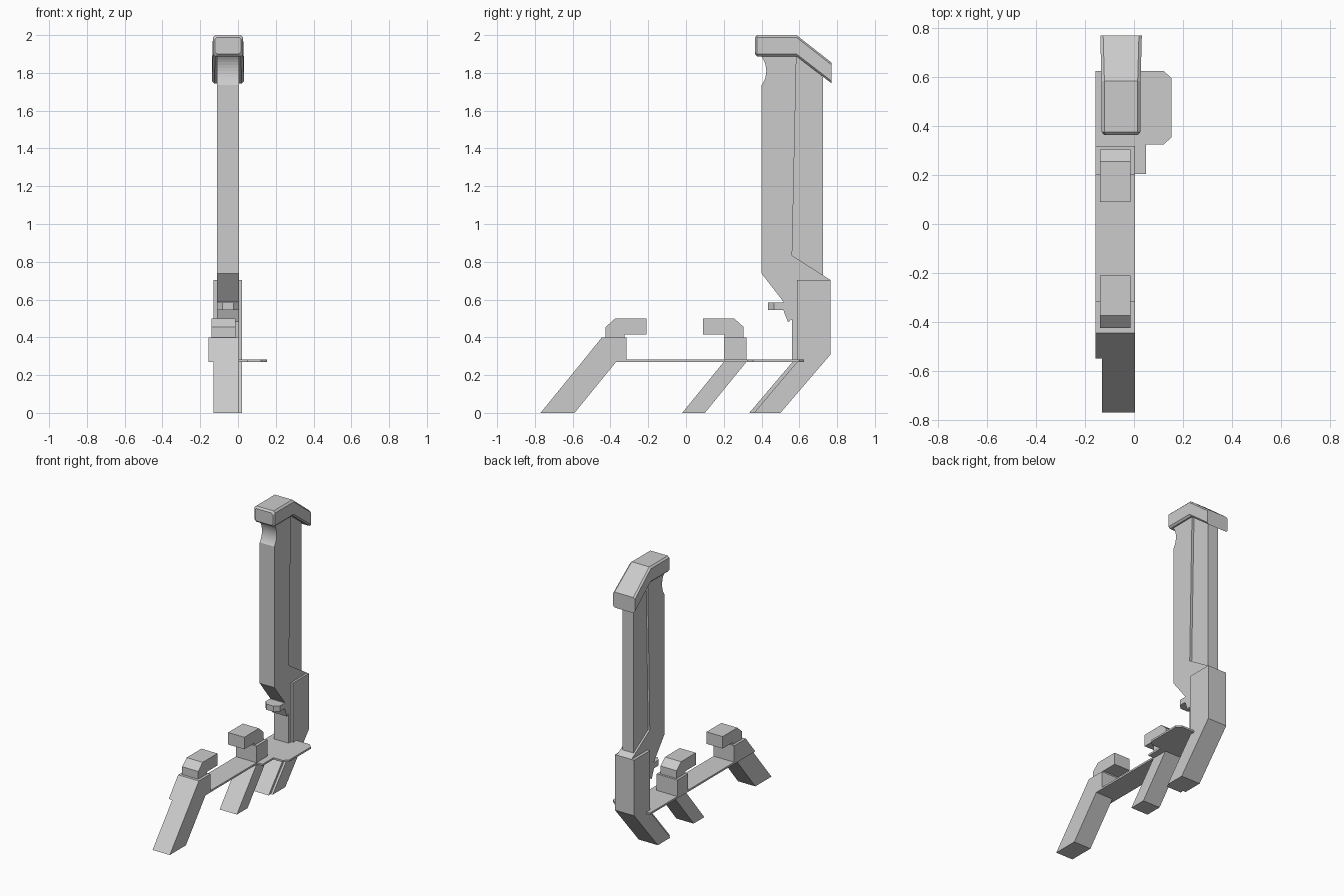
import bpy, bmesh, math


def build(name, rings):
    """Solid skinned through matching rings of points, capped at both ends."""
    bm = bmesh.new()
    loops = [[bm.verts.new(p) for p in r] for r in rings]
    n = len(loops[0])
    for a, b in zip(loops, loops[1:]):
        for i in range(n):
            j = (i + 1) % n
            bm.faces.new((a[i], a[j], b[j], b[i]))
    bm.faces.new(loops[0][::-1])
    bm.faces.new(loops[-1])
    bmesh.ops.recalc_face_normals(bm, faces=bm.faces)
    me = bpy.data.meshes.new(name)
    bm.to_mesh(me)
    bm.free()
    ob = bpy.data.objects.new(name, me)
    bpy.context.collection.objects.link(ob)
    return ob


def side_profile(name, x0, x1, pts):
    """Extrude a (y, z) outline across x."""
    return build(name, [[(x, y, z) for y, z in pts] for x in (x0, x1)])


def plan_profile(name, z0, z1, pts):
    """Extrude an (x, y) outline upwards."""
    return build(name, [[(x, y, z) for x, y in pts] for z in (z0, z1)])


# Flat connecting plate with the wide chamfered tab at the back
plan_profile("base_plate", 0.27, 0.283, [
    (-0.157, -0.37), (0.005, -0.37), (0.005, 0.205), (0.05, 0.205), (0.05, 0.325),
    (0.122, 0.325), (0.153, 0.355), (0.153, 0.597), (0.122, 0.625), (-0.157, 0.625)])

# Front leg: slanted foot and wider upper block
side_profile("front_leg", -0.13, 0.005, [(-0.77, 0), (-0.59, 0), (-0.37, 0.27), (-0.55, 0.27)])
side_profile("front_block", -0.157, 0.005, [
    (-0.55, 0.27), (-0.315, 0.27), (-0.315, 0.40), (-0.445, 0.40)])

# Middle leg and its block
side_profile("middle_leg", -0.13, 0.005, [(-0.02, 0), (0.10, 0), (0.32, 0.27), (0.20, 0.27)])
side_profile("middle_block", -0.157, 0.005, [
    (0.20, 0.27), (0.32, 0.27), (0.32, 0.40), (0.20, 0.40)])

# Two hooked clamps facing each other
hook = [(0, 0.40), (0, 0.455), (0.05, 0.50), (0.215, 0.50), (0.215, 0.415), (0.10, 0.415), (0.10, 0.40)]
for name, y, s in (("front_clamp", -0.425, 1), ("middle_clamp", 0.305, -1)):
    side_profile(name, -0.14, -0.014, [(y + s * d, z) for d, z in hook])

# Rear leg: outer shell and the inner strip standing proud of its front
side_profile("rear_leg", -0.13, 0.02, [
    (0.36, 0), (0.50, 0), (0.766, 0.31), (0.766, 0.703), (0.588, 0.703), (0.588, 0.27)])
side_profile("rear_leg_insert", -0.11, 0.005, [
    (0.335, 0), (0.42, 0), (0.65, 0.27), (0.65, 0.60), (0.56, 0.60), (0.56, 0.265)])

# Tall column with a curved bite under the cap
r = 0.125
half = math.asin(0.075 / r)
bite = [(0.425 - r + r * math.cos(a), 1.81 + r * math.sin(a))
        for a in (-half + 2 * half * i / 10 for i in range(11))]
side_profile("column", -0.11, 0.005, [(0.40, 0.738)] + bite + [
    (0.40, 1.91), (0.585, 1.91), (0.562, 0.833), (0.766, 0.703), (0.62, 0.60), (0.56, 0.495),
    (0.54, 0.48), (0.515, 0.545), (0.515, 0.59)])
side_profile("column_rear", -0.097, -0.012, [
    (0.555, 0.80), (0.725, 0.70), (0.725, 1.80), (0.585, 1.91), (0.575, 1.91)])

# Small peg below the column, tapered at the tip
plan_profile("peg", 0.545, 0.585, [
    (-0.11, 0.53), (-0.11, 0.465), (-0.083, 0.435), (-0.025, 0.435), (0.005, 0.465), (0.005, 0.53)])

# Bent cap with chamfered edges
def cap_ring(y, zb, zt, w, c=0.012):
    half_ring = [(w - c, zb), (w, zb + c), (w, zt - c), (w - c, zt)]
    return [(-0.053 + x, y, z) for x, z in half_ring + [(-x, z) for x, z in half_ring[::-1]]]


build("cap", [
    cap_ring(0.365, 1.90, 1.988, 0.070),
    cap_ring(0.377, 1.888, 2.0, 0.080),
    cap_ring(0.585, 1.888, 2.0, 0.080),
    cap_ring(0.77, 1.745, 1.855, 0.085)])
